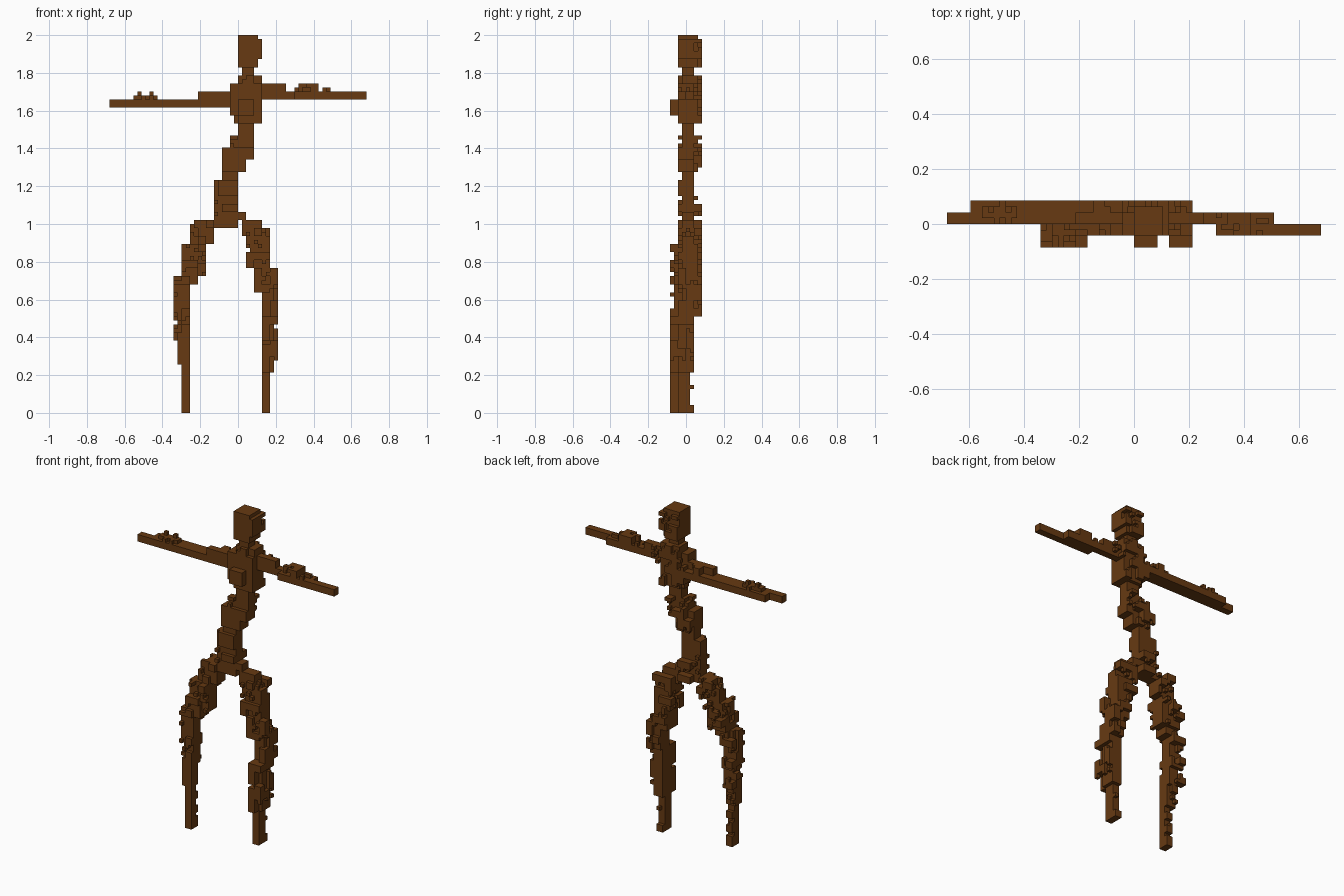
import bpy, bmesh, random

if "Cube" in bpy.data.objects:
    bpy.data.objects.remove(bpy.data.objects["Cube"])

random.seed(4)
V = 2 / 94  # size of one block

bark = bpy.data.materials.new("bark_brown")
bark.diffuse_color = (0.135, 0.042, 0.006, 1)
bark.use_nodes = True
bark.node_tree.nodes["Principled BSDF"].inputs["Base Color"].default_value = bark.diffuse_color

DIRS = {  # face direction -> corner offsets
    (1, 0, 0): ((1, 0, 0), (1, 1, 0), (1, 1, 1), (1, 0, 1)),
    (-1, 0, 0): ((0, 0, 0), (0, 0, 1), (0, 1, 1), (0, 1, 0)),
    (0, 1, 0): ((0, 1, 0), (0, 1, 1), (1, 1, 1), (1, 1, 0)),
    (0, -1, 0): ((0, 0, 0), (1, 0, 0), (1, 0, 1), (0, 0, 1)),
    (0, 0, 1): ((0, 0, 1), (1, 0, 1), (1, 1, 1), (0, 1, 1)),
    (0, 0, -1): ((0, 0, 0), (0, 1, 0), (1, 1, 0), (1, 0, 0)),
}
parts = {}


def step(c, d):
    return (c[0] + d[0], c[1] + d[1], c[2] + d[2])


def box(x0, x1, y0, y1, z0, z1):
    return {(x, y, z) for x in range(x0, x1)
            for y in range(y0, y1) for z in range(z0, z1)}


def part(name, cores, knots=()):
    """Solid boxes, with scattered knots growing from them inside rough boxes."""
    cells = set()
    for b in cores:
        cells |= box(*b)
    for b in knots:
        room = box(*b)
        for size, chance in ((2, 0.33), (1, 0.16)):
            for x in range(b[0], b[1], size):
                for z in range(b[4], b[5], size):
                    for y in sorted(range(b[2], b[3], size), key=lambda k: abs(k + size / 2)):
                        if random.random() < chance:
                            lump = box(x, x + size, y, y + size, z, z + size) & room
                            if any(step(c, d) in cells for c in lump for d in DIRS):
                                cells |= lump
    parts[name] = cells


# Head and neck
part("head", [(0, 6, -2, 2, 88, 93), (0, 5, -2, 3, 86, 94), (1, 4, -1, 2, 83, 86)],
     [(0, 6, 2, 4, 86, 93)])

# Leaning trunk
part("chest", [(0, 6, -1, 3, 72, 84), (-2, 6, -2, 2, 74, 82),
               (0, 4, -4, -2, 74, 78), (-1, 6, 0, 2, 72, 74)],
     [(0, 6, -2, 4, 72, 84), (-2, 4, 2, 4, 74, 82)])
part("waist", [(0, 4, -1, 2, 68, 72), (-2, 4, -1, 2, 66, 68), (-4, 4, -2, 2, 63, 66),
               (-4, 2, -2, 2, 60, 63), (-4, 0, -1, 2, 58, 60)],
     [(-2, 4, -2, 4, 64, 69), (-4, 2, -2, 4, 60, 66)])
part("hips", [(-6, 0, -1, 2, 50, 58), (-5, 0, -2, 2, 54, 58),
              (-6, 2, -1, 2, 48, 50), (-6, 0, -1, 2, 46, 48)],
     [(-6, 0, -2, 4, 46, 54)])

# Outstretched arms
part("left_arm", [(-32, -2, 0, 2, 76, 78), (-28, -2, 2, 4, 76, 78),
                  (-26, -20, 1, 3, 78, 79), (-10, -2, 0, 2, 78, 80)],
     [(-28, -15, 0, 4, 78, 80), (-11, -3, 0, 4, 78, 80)])
part("right_arm", [(6, 12, 0, 2, 78, 82), (12, 24, 0, 2, 78, 80),
                   (14, 32, -2, 0, 78, 80)],
     [(14, 21, -2, 2, 80, 82), (21, 25, -2, 1, 80, 81), (6, 10, 2, 4, 78, 82)])

# Legs, hip to foot
part("left_leg", [(-10, -6, -1, 2, 44, 48), (-12, -6, -1, 2, 42, 44),
                  (-13, -8, -2, 2, 36, 42), (-14, -10, -3, 1, 32, 36),
                  (-15, -12, -3, 0, 18, 34), (-16, -12, -3, -1, 24, 34),
                  (-15, -12, -4, -1, 12, 20), (-14, -12, -4, -2, 0, 13)],
     [(-14, -8, -4, 4, 34, 42), (-16, -12, -4, 2, 18, 34),
      (-15, -12, -4, 0, 12, 18), (-12, -6, -2, 4, 42, 48), (-14, -12, -2, -1, 0, 12)])
part("right_leg", [(1, 6, -1, 2, 44, 48), (2, 8, -1, 2, 41, 44),
                   (3, 8, -1, 3, 36, 42), (4, 8, -1, 3, 30, 36),
                   (6, 9, -1, 3, 24, 32), (6, 9, -2, 2, 10, 24),
                   (6, 8, -2, 1, 0, 10)],
     [(2, 8, -2, 4, 36, 46), (4, 10, -2, 4, 30, 36), (6, 10, -2, 4, 24, 34),
      (6, 10, -4, 2, 10, 24), (6, 8, 1, 2, 0, 10)])

# Skin every part with only its exposed faces
filled = set().union(*parts.values())
done = set()
for name, cells in parts.items():
    bm = bmesh.new()
    verts = {}
    for c in sorted(cells - done):
        for d, corners in DIRS.items():
            if step(c, d) in filled:
                continue
            ring = []
            for o in corners:
                p = step(c, o)
                if p not in verts:
                    verts[p] = bm.verts.new([k * V for k in p])
                ring.append(verts[p])
            bm.faces.new(ring)
    done |= cells
    mesh = bpy.data.meshes.new(name)
    bm.to_mesh(mesh)
    bm.free()
    mesh.materials.append(bark)
    bpy.context.collection.objects.link(bpy.data.objects.new(name, mesh))
